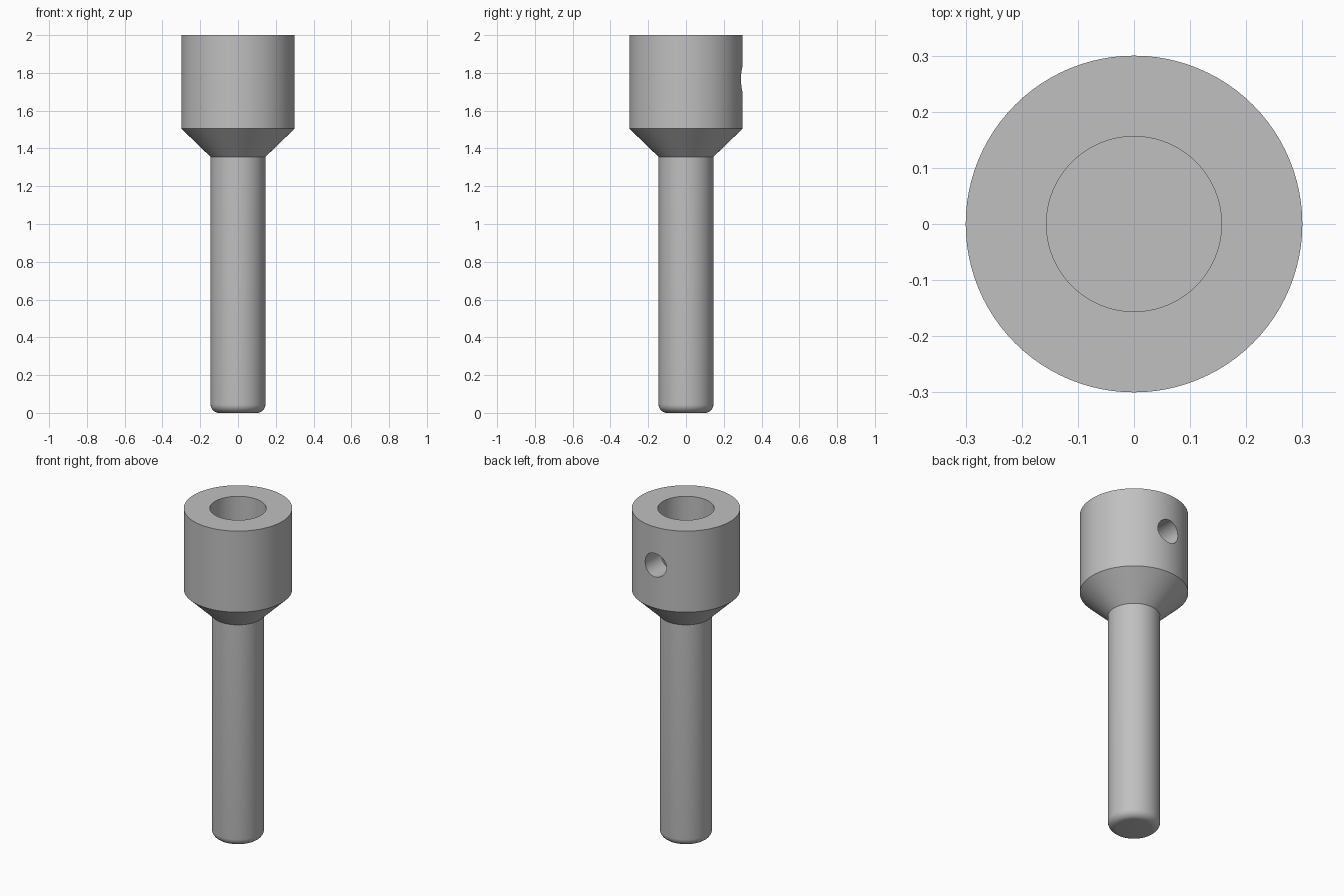
import bpy
import bmesh
from math import pi, sin, cos, radians
from mathutils import Matrix

cube = bpy.data.objects.get("Cube")
if cube:
    bpy.data.objects.remove(cube, do_unlink=True)

SEGMENTS = 96

steel = bpy.data.materials.new("grey_steel")
steel.use_nodes = True
colour = (0.53, 0.53, 0.53, 1)
steel.diffuse_color = colour
steel.node_tree.nodes["Principled BSDF"].inputs["Base Color"].default_value = colour


def add_object(name, bm):
    bmesh.ops.recalc_face_normals(bm, faces=bm.faces)
    mesh = bpy.data.meshes.new(name)
    bm.to_mesh(mesh)
    bm.free()
    mesh.materials.append(steel)
    obj = bpy.data.objects.new(name, mesh)
    bpy.context.collection.objects.link(obj)
    return obj


def lathe(name, profile):
    """Revolve (radius, height) points around z; both ends lie on the axis."""
    bm = bmesh.new()
    verts = [bm.verts.new((r, 0, z)) for r, z in profile]
    edges = [bm.edges.new(pair) for pair in zip(verts, verts[1:])]
    bmesh.ops.spin(bm, geom=verts + edges, axis=(0, 0, 1), cent=(0, 0, 0),
                   angle=2 * pi, steps=SEGMENTS, use_merge=False)
    bmesh.ops.remove_doubles(bm, verts=bm.verts, dist=1e-5)
    return add_object(name, bm)


# Shank with rounded tip, tapered shoulder and bored head
shank, head, bore, fillet = 0.145, 0.3, 0.156, 0.045
tip = [(shank - fillet + fillet * sin(a), fillet - fillet * cos(a))
       for a in (i * pi / 16 for i in range(9))]
profile = [(0, 0)] + tip + [(shank, 1.355), (head, 1.505), (head, 2.0),
                            (bore, 2.0), (bore, 1.505), (0, 1.505)]
body = lathe("socket_pin", profile)

# Set-screw hole through the back wall of the head
bm = bmesh.new()
bmesh.ops.create_cone(bm, cap_ends=True, segments=48, radius1=0.072, radius2=0.072,
                      depth=0.4, matrix=Matrix.Translation((0, 0.2, 1.767))
                      @ Matrix.Rotation(pi / 2, 4, "X"))
cutter = add_object("screw_hole_cutter", bm)
cutter.hide_render = True

cut = body.modifiers.new("screw_hole", "BOOLEAN")
cut.operation = "DIFFERENCE"
cut.solver = "EXACT"
cut.object = cutter

bpy.ops.object.select_all(action="DESELECT")
body.select_set(True)
bpy.context.view_layer.objects.active = body
bpy.ops.object.modifier_apply(modifier=cut.name)
bpy.data.objects.remove(cutter, do_unlink=True)
bpy.ops.object.shade_smooth_by_angle(angle=radians(30))
